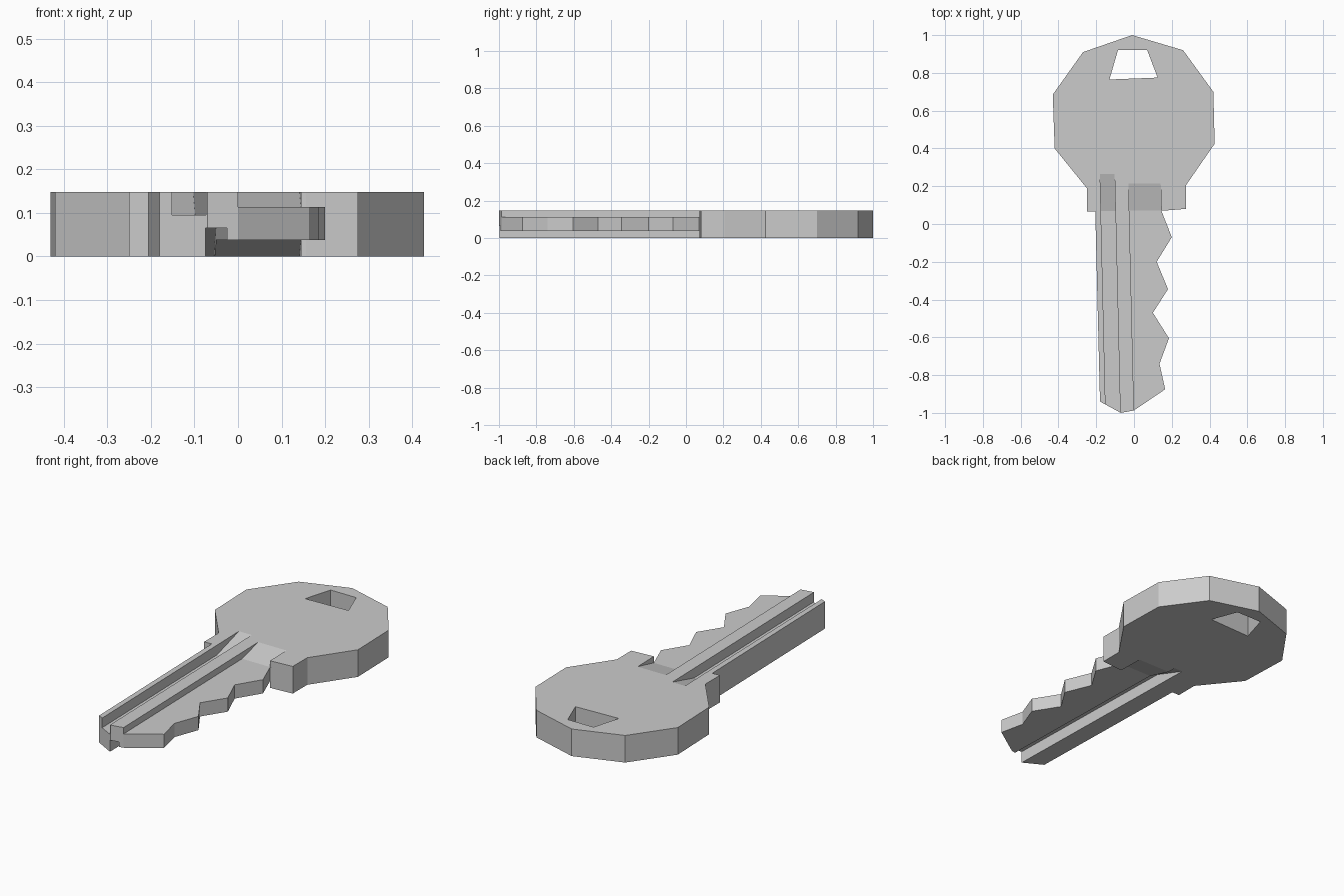
import bpy, bmesh

if "Cube" in bpy.data.objects:
    bpy.data.objects.remove(bpy.data.objects["Cube"])

T = 0.148  # key thickness


def make_object(name, bm):
    bmesh.ops.recalc_face_normals(bm, faces=bm.faces[:])
    mesh = bpy.data.meshes.new(name)
    bm.to_mesh(mesh)
    bm.free()
    obj = bpy.data.objects.new(name, mesh)
    bpy.context.collection.objects.link(obj)
    return obj


def plate(name, outline, z0, z1):
    bm = bmesh.new()
    face = bm.faces.new([bm.verts.new((x, y, z0)) for x, y in outline])
    ext = bmesh.ops.extrude_face_region(bm, geom=[face])
    verts = [v for v in ext["geom"] if isinstance(v, bmesh.types.BMVert)]
    bmesh.ops.translate(bm, verts=verts, vec=(0, 0, z1 - z0))
    return make_object(name, bm)


def channel(name, stations, below=False):
    """Cutter lofted along y; each station is (y, left x, right x, depth).
    The sides lean slightly, following the skew of the blade."""
    bm = bmesh.new()
    rings = []
    for y, xl, xr, depth in stations:
        lean = -0.0235 * (y + 1)
        zs = (depth, -0.1) if below else (T - depth, T + 0.1)
        rings.append([bm.verts.new((x + lean, y, z)) for x, z in
                      ((xl, zs[0]), (xr, zs[0]), (xr, zs[1]), (xl, zs[1]))])
    for a, b in zip(rings, rings[1:]):
        for i in range(4):
            j = (i + 1) % 4
            bm.faces.new((a[i], a[j], b[j], b[i]))
    bm.faces.new(rings[0])
    bm.faces.new(rings[-1])
    return make_object(name, bm)


def groove(name, xl, xr, depth, below=False):
    return channel(name, [(-1.1, xl, xr, depth), (0.07, xl, xr, depth),
                          (0.295, xl, xr, -depth * 0.154)], below)


def ledge(name, xl, depth, below=False):
    return channel(name, [(-1.1, xl, 0.35, depth), (0.069, xl, 0.35, depth),
                          (0.071, xl, 0.17, depth),
                          (0.244, xl, 0.17, -depth * 0.2)], below)


# Key outline: bow, shoulders, then the toothed blade
outline = [(-0.01, 1.0), (-0.27, 0.91), (-0.43, 0.685), (-0.42, 0.40),
           (-0.25, 0.19), (-0.25, 0.065), (-0.205, 0.066),
           (-0.18, -0.94), (-0.07, -1.0), (0.0, -0.987),
           (0.165, -0.875), (0.135, -0.74), (0.185, -0.605), (0.10, -0.47),
           (0.18, -0.345), (0.12, -0.20), (0.20, -0.07), (0.145, 0.07),
           (0.275, 0.08), (0.275, 0.205), (0.427, 0.425), (0.42, 0.70),
           (0.26, 0.92)]
key = plate("key", outline, 0, T)

# Ring hole, long grooves and thinned tooth side with ramps into the bow
cutters = [
    plate("ring_hole", [(-0.085, 0.92), (0.07, 0.92), (0.125, 0.775),
                        (-0.13, 0.765)], -0.1, T + 0.1),
    groove("top_groove", -0.15, -0.073, 0.053),
    ledge("top_ledge", 0.0, 0.035),
    groove("bottom_groove", -0.075, -0.025, 0.065, True),
    ledge("bottom_ledge", -0.05, 0.038, True),
]
for c in cutters:
    c.hide_render = True
    mod = key.modifiers.new(c.name, "BOOLEAN")
    mod.operation = "DIFFERENCE"
    mod.solver = "EXACT"
    mod.object = c

# Bake the cuts and remove the cutters
graph = bpy.context.evaluated_depsgraph_get()
baked = bpy.data.meshes.new_from_object(key.evaluated_get(graph))
key.modifiers.clear()
key.data = baked
for c in cutters:
    bpy.data.objects.remove(c, do_unlink=True)
